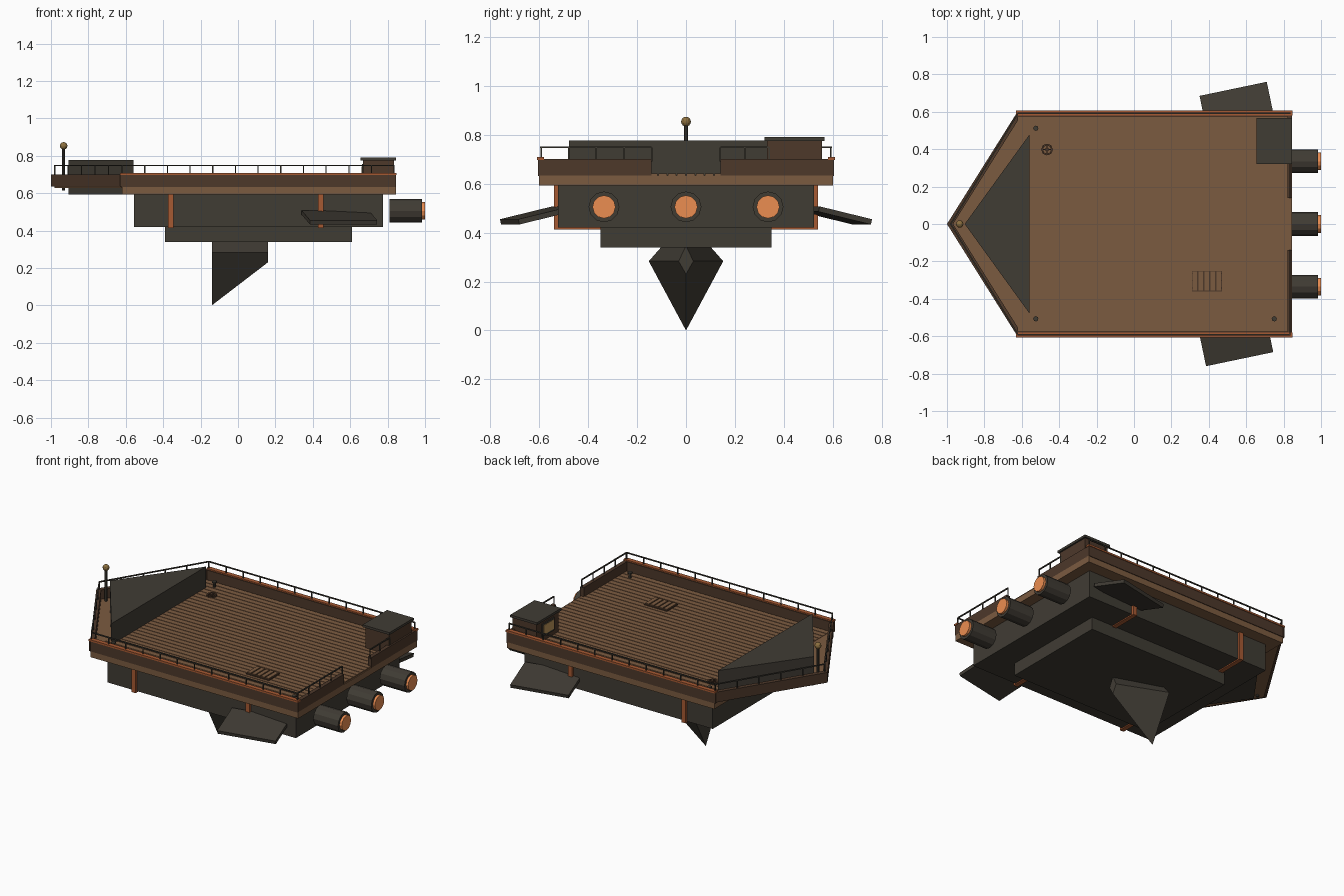
import bpy, bmesh, math
from mathutils import Matrix, Vector, Euler

if "Cube" in bpy.data.objects:
    bpy.data.objects.remove(bpy.data.objects["Cube"])


def material(name, r, g, b):
    m = bpy.data.materials.new(name)
    m.diffuse_color = [(c / 255) ** 2.2 for c in (r, g, b)] + [1]
    m.use_nodes = True
    m.node_tree.nodes["Principled BSDF"].inputs["Base Color"].default_value = m.diffuse_color
    return m


WOOD = material("wood", 122, 91, 66)
DARK = material("dark_wood", 78, 59, 46)
IRON = material("iron", 66, 62, 55)
COPPER = material("copper", 165, 90, 54)
GLOW = material("glow", 235, 140, 82)
BRASS = material("brass", 140, 112, 66)
PANE = material("pane", 190, 150, 90)


class Part:
    """Collects simple solids into one named object."""
    def __init__(self, name, mat):
        self.name, self.mat, self.bm = name, mat, bmesh.new()

    def box(self, x0, x1, y0, y1, z0, z1):
        return self.block(((x0 + x1) / 2, (y0 + y1) / 2, (z0 + z1) / 2),
                          (x1 - x0, y1 - y0, z1 - z0))

    def block(self, centre, size, rot=(0, 0, 0)):
        m = Matrix.LocRotScale(Vector(centre), Euler(rot), Vector(size))
        bmesh.ops.create_cube(self.bm, size=1, matrix=m)
        return self

    def bar(self, p, q, t):
        p, q = Vector(p), Vector(q)
        m = Matrix.LocRotScale((p + q) / 2, (q - p).to_track_quat('X', 'Z'),
                               Vector(((q - p).length, t, t)))
        bmesh.ops.create_cube(self.bm, size=1, matrix=m)
        return self

    def cyl(self, centre, r, h, sides=12, axis='Z'):
        rot = Matrix.Rotation(math.pi / 2, 4, 'Y') if axis == 'X' else Matrix()
        bmesh.ops.create_cone(self.bm, cap_ends=True, segments=sides, radius1=r, radius2=r,
                              depth=h, matrix=Matrix.Translation(centre) @ rot)
        return self

    def loft(self, a, b):
        va, vb = ([self.bm.verts.new(p) for p in ring] for ring in (a, b))
        n = len(va)
        self.bm.faces.new(va)
        self.bm.faces.new(vb[::-1])
        for i in range(n):
            j = (i + 1) % n
            self.bm.faces.new((va[i], vb[i], vb[j], va[j]))
        return self

    def prism(self, plan, z0, z1):
        return self.loft([(x, y, z0) for x, y in plan], [(x, y, z1) for x, y in plan])

    def done(self):
        bmesh.ops.recalc_face_normals(self.bm, faces=self.bm.faces[:])
        me = bpy.data.meshes.new(self.name)
        self.bm.to_mesh(me)
        self.bm.free()
        me.materials.append(self.mat)
        ob = bpy.data.objects.new(self.name, me)
        bpy.context.collection.objects.link(ob)
        return ob


# Deck slab, planks and bow floor
Part("deck_slab", WOOD).box(-.62, .845, -.6, .6, .593, .634).done()
planks = Part("deck_planks", WOOD)
N, W = 30, 1.14 / 30
for i in range(N):
    y = -.57 + i * W
    planks.box(-.62, .84, y + .002, y + W - .002, .63, .642)
planks.done()
Part("bow_floor", WOOD).prism([(-.62, .58), (-.98, 0), (-.62, -.58)], .628, .64).done()

# Bulwarks, with a gap in the stern wall
wall = Part("bulwark", DARK)
wall.prism([(-.62, .605), (-1, 0), (-.62, -.605), (-.62, -.555), (-.967, 0), (-.62, .555)], .635, .70)
trim = Part("copper_trim", COPPER)
for s in (1, -1):
    wall.box(-.63, .845, *sorted((s * .575, s * .604)), .632, .70)
    wall.box(.82, .845, *sorted((s * .14, s * .58)), .632, .70)
    trim.box(-.63, .848, *sorted((s * .58, s * .608)), .697, .708)
wall.done()
trim.done()

# Railings
rails = Part("railings", IRON)


def rail(p, q, n):
    p, q = Vector(p), Vector(q)
    up = Vector((0, 0, .748))
    rails.bar(p + up, q + up, .007)
    for i in range(n + 1):
        v = p.lerp(q, i / n)
        rails.box(v.x - .003, v.x + .003, v.y - .003, v.y + .003, .69, .748)


for s in (1, -1):
    rail((-.62, s * .592, 0), (.835, s * .592, 0), 12)
    rail((-.98, 0, 0), (-.62, s * .592, 0), 5)
rail((.834, -.592, 0), (.834, -.14, 0), 4)
rail((.834, .14, 0), (.834, .34, 0), 2)
rails.done()

# Wedge-shaped bow shield
Part("bow_shield", IRON).prism([(-.905, 0), (-.56, -.477), (-.56, .477)], .593, .776).done()

# Lower hull, step and ribs
Part("lower_hull", IRON).box(-.555, .775, -.523, .523, .42, .594).done()
Part("hull_step", IRON).box(-.39, .61, -.35, .35, .34, .425).done()
ribs = Part("hull_ribs", COPPER)
for x in (-.36, .443):
    ribs.box(x - .014, x + .014, -.539, .539, .413, .594)
ribs.done()

# Tapered keel fin
Part("keel_fin", IRON).loft(
    [(-.14, y, z) for y, z in ((0, 0), (.152, .283), (.1, .342), (-.1, .342), (-.152, .283))],
    [(.16, y, z) for y, z in ((0, .23), (.03, .283), (.004, .338), (-.004, .338), (-.03, .283))]).done()

# Tilted side fins
for s, name, x in ((1, "back_side_fin", .553), (-1, "front_side_fin", .542)):
    Part(name, IRON).block((x, s * .613, .47), (.367, .225, .022), (-s * .235, 0, .206)).done()

# Engines and glowing nozzles
engines, glow = Part("engines", IRON), Part("engine_glow", GLOW)
for y in (-.335, 0, .335):
    engines.cyl((.8975, y, .505), .063, .175, 12, 'X')
    glow.cyl((.985, y, .505), .047, .03, 12, 'X')
engines.done()
glow.done()

# Stern cabin with roof and window
Part("cabin", DARK).box(.668, .835, .33, .556, .635, .778).done()
Part("cabin_roof", IRON).box(.656, .845, .32, .566, .775, .79).done()
Part("window_frame", IRON).box(.662, .67, .38, .505, .672, .755).done()
Part("window_pane", PANE).box(.659, .67, .392, .493, .684, .743).done()

# Prow post with brass ball
Part("prow_post", IRON).cyl((-.932, 0, .73), .008, .23, 8).done()
ball = Part("prow_ball", BRASS)
bmesh.ops.create_uvsphere(ball.bm, u_segments=12, v_segments=8, radius=.02,
                          matrix=Matrix.Translation((-.932, 0, .853)))
ball.done()

# Slatted hatch
hatch = Part("hatch_frame", DARK).box(.31, .47, -.36, -.25, .638, .648).done()
slats = Part("hatch_slats", WOOD)
for i in range(5):
    slats.box(.313 + i * .032, .338 + i * .032, -.355, -.255, .645, .654)
slats.done()

# Bollards
bollards = Part("bollards", IRON)
for x, y in ((-.525, .512), (-.525, -.507), (.75, -.507), (.75, .512)):
    bollards.cyl((x, y, .655), .009, .035, 8).cyl((x, y, .674), .014, .01, 8)
bollards.done()

# Spoked deck wheel
wheel = Part("deck_wheel", DARK).cyl((-.465, .398, .648), .01, .02, 8)
for i in range(8):
    a, b = (math.radians(45 * k) for k in (i, i + 1))
    p, q = (Vector((-.465 + .027 * math.cos(t), .398 + .027 * math.sin(t), .65)) for t in (a, b))
    wheel.bar(p, q, .009)
    if i % 2 == 0:
        wheel.bar((-.465, .398, .65), p, .006)
wheel.done()
